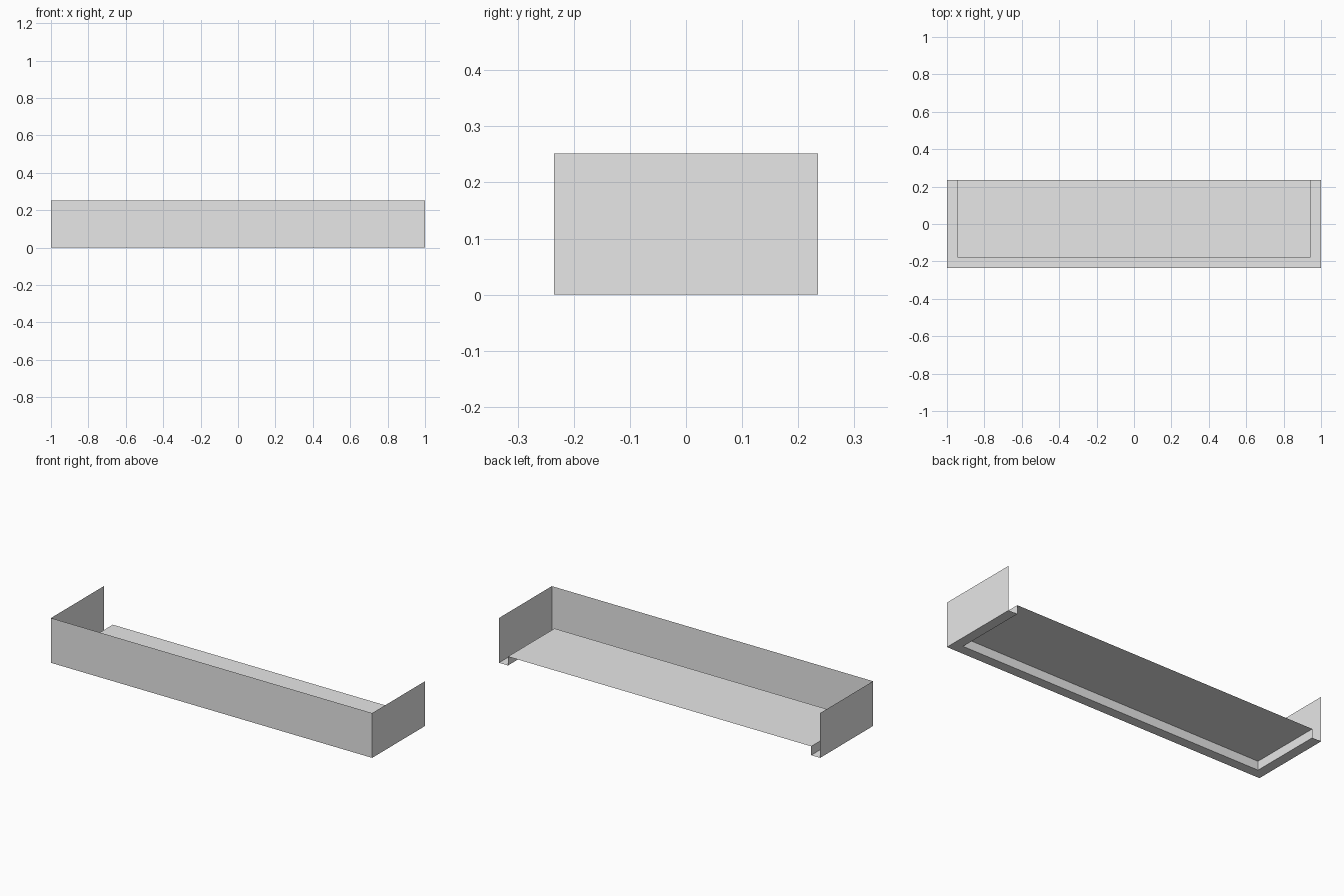
import bpy
import bmesh

HALF_W, HALF_D = 1.0, 0.235   # outer half width and half depth
HEIGHT = 0.252                # top of the outer walls
LIP = 0.056                   # width of the bottom lip
STEP = 0.05                   # height of the raised shelf panel

if "Cube" in bpy.data.objects:
    bpy.data.objects.remove(bpy.data.objects["Cube"])

grey = bpy.data.materials.new("light_grey")
grey.use_nodes = True
grey.diffuse_color = (0.8, 0.8, 0.8, 1)
grey.node_tree.nodes["Principled BSDF"].inputs["Base Color"].default_value = (0.8, 0.8, 0.8, 1)


def finish(name, bm):
    mesh = bpy.data.meshes.new(name)
    bm.to_mesh(mesh)
    bm.free()
    mesh.materials.append(grey)
    obj = bpy.data.objects.new(name, mesh)
    bpy.context.collection.objects.link(obj)
    return obj


def u_path(inset, z):
    """U-shaped path around left side, front and right side, open at the back."""
    x, front = HALF_W - inset, -HALF_D + inset
    return [(-x, HALF_D, z), (-x, front, z), (x, front, z), (x, HALF_D, z)]


def u_strip(name, lower, upper):
    """Sheet joining two U-shaped paths."""
    bm = bmesh.new()
    a = [bm.verts.new(p) for p in lower]
    b = [bm.verts.new(p) for p in upper]
    for i in range(len(a) - 1):
        bm.faces.new((a[i], a[i + 1], b[i + 1], b[i]))
    return finish(name, bm)


# Outer walls, bottom lip and the step up to the shelf
u_strip("outer_walls", u_path(0, 0), u_path(0, HEIGHT))
u_strip("bottom_lip", u_path(LIP, 0), u_path(0, 0))
u_strip("inner_step", u_path(LIP, 0), u_path(LIP, STEP))

# Raised shelf panel, reaching the open back
panel = bmesh.new()
panel.faces.new([panel.verts.new(p) for p in u_path(LIP, STEP)])
finish("shelf_panel", panel)
